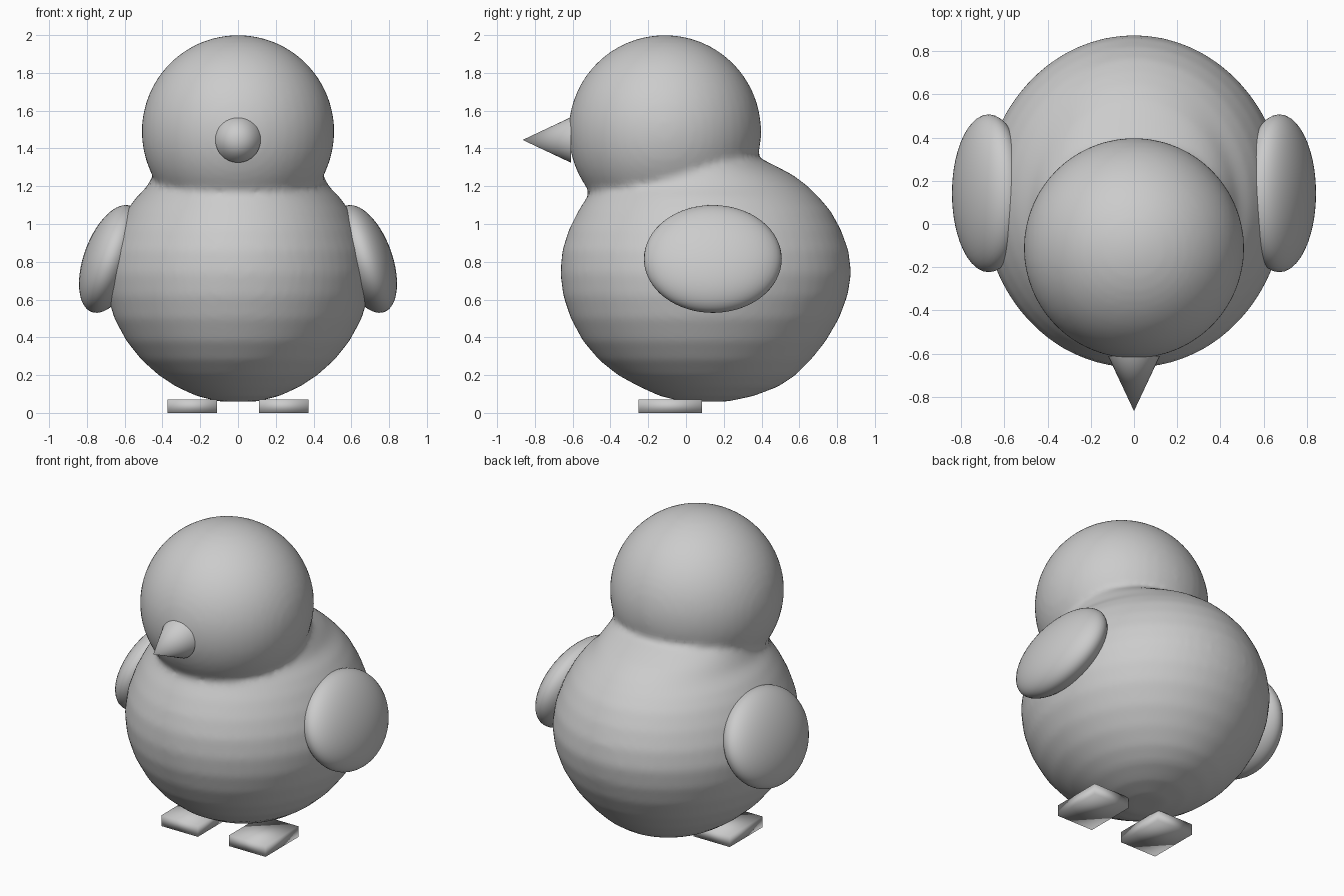
import bpy, bmesh, math
from mathutils import Matrix

if "Cube" in bpy.data.objects:
    bpy.data.objects.remove(bpy.data.objects["Cube"])

grey = bpy.data.materials.new("light_grey")
grey.diffuse_color = (0.6, 0.6, 0.6, 1)
grey.use_nodes = True
grey.node_tree.nodes["Principled BSDF"].inputs["Base Color"].default_value = grey.diffuse_color


def make(name, bm, smooth=True):
    """Turn a bmesh into a finished object."""
    bmesh.ops.recalc_face_normals(bm, faces=bm.faces[:])
    for f in bm.faces:
        f.smooth = smooth
    mesh = bpy.data.meshes.new(name)
    bm.to_mesh(mesh)
    bm.free()
    mesh.materials.append(grey)
    ob = bpy.data.objects.new(name, mesh)
    bpy.context.collection.objects.link(ob)
    return ob


def ellipsoid(bm, center, radii, tilt=0, u=48, v=32):
    m = (Matrix.Translation(center) @ Matrix.Rotation(tilt, 4, 'Y')
         @ Matrix.Diagonal((*radii, 1)))
    bmesh.ops.create_uvsphere(bm, u_segments=u, v_segments=v, radius=1, matrix=m)


# Body: stacked oval rings (height, front y, back y, half width)
RINGS = [
    (0.06, -0.02, 0.22, 0.10), (0.09, -0.14, 0.36, 0.22), (0.14, -0.25, 0.49, 0.33),
    (0.20, -0.36, 0.58, 0.42), (0.28, -0.46, 0.66, 0.51), (0.38, -0.545, 0.74, 0.59),
    (0.50, -0.61, 0.81, 0.655), (0.62, -0.65, 0.855, 0.69), (0.74, -0.665, 0.875, 0.70),
    (0.86, -0.655, 0.86, 0.68), (0.97, -0.62, 0.82, 0.64), (1.07, -0.57, 0.765, 0.59),
    (1.14, -0.525, 0.705, 0.54), (1.20, -0.50, 0.645, 0.48), (1.26, -0.48, 0.565, 0.45),
    (1.31, -0.46, 0.47, 0.43), (1.36, -0.44, 0.37, 0.40), (1.42, -0.40, 0.28, 0.36),
]
SEG = 64
bm = bmesh.new()
loops = []
for z, yf, yb, rx in RINGS:
    cy, ry = (yf + yb) / 2, (yb - yf) / 2
    loops.append([bm.verts.new((rx * math.cos(2 * math.pi * i / SEG),
                                cy + ry * math.sin(2 * math.pi * i / SEG), z))
                  for i in range(SEG)])
for a, b in zip(loops, loops[1:]):
    for i in range(SEG):
        j = (i + 1) % SEG
        bm.faces.new((a[i], a[j], b[j], b[i]))
bm.faces.new(loops[0][::-1])
bm.faces.new(loops[-1])

# Head, blended into the body at the neck
ellipsoid(bm, (0, -0.112, 1.49), (0.51, 0.51, 0.51))
body = make("body_and_head", bm)
remesh = body.modifiers.new("blend", 'REMESH')
remesh.mode = 'VOXEL'
remesh.voxel_size = 0.022
remesh.use_smooth_shade = True
soften = body.modifiers.new("soften", 'SMOOTH')
soften.factor = 0.5
soften.iterations = 5

# Beak: cone pointing forward
bm = bmesh.new()
bmesh.ops.create_cone(bm, cap_ends=True, segments=32, radius1=0.12, radius2=0, depth=0.255,
                      matrix=Matrix.Translation((0, -0.7375, 1.445))
                      @ Matrix.Rotation(math.pi / 2, 4, 'X'))
beak = make("beak", bm)
for p in beak.data.polygons:
    p.use_smooth = len(p.vertices) == 3

# Wings and feet, one on each side
for side, label in ((-1, "left"), (1, "right")):
    bm = bmesh.new()
    ellipsoid(bm, (side * 0.672, 0.142, 0.815), (0.144, 0.365, 0.299),
              -side * math.radians(20.1))
    make(label + "_wing", bm)

    bm = bmesh.new()
    bmesh.ops.create_cube(bm, size=1, matrix=Matrix.Translation((side * 0.242, -0.083, 0.035))
                          @ Matrix.Diagonal((0.26, 0.335, 0.07, 1)))
    make(label + "_foot", bm)
